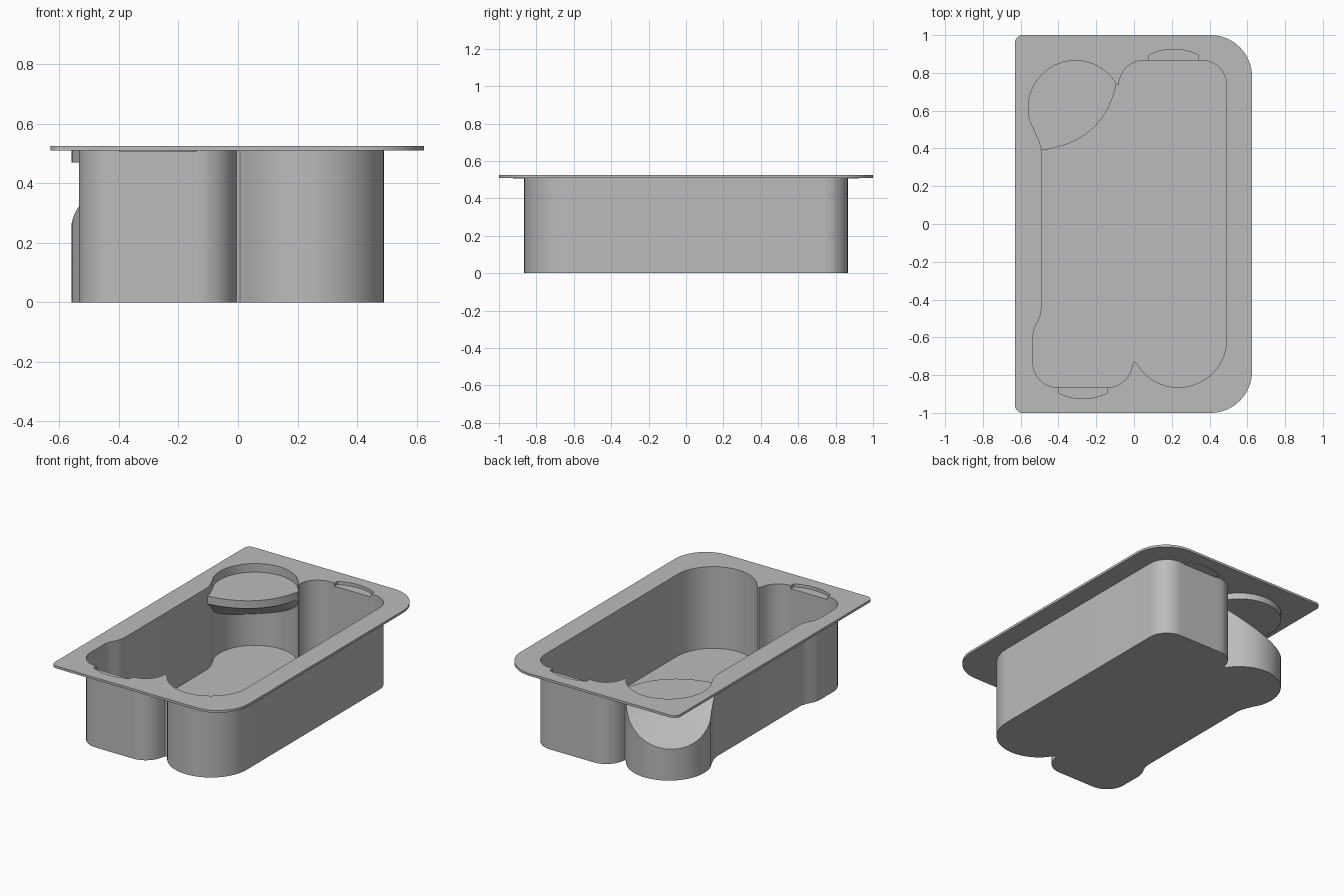
import bpy, bmesh, math

if "Cube" in bpy.data.objects:
    bpy.data.objects.remove(bpy.data.objects["Cube"], do_unlink=True)

TOP, UNDER, SHELF, LIP, RECESS = 0.525, 0.51, 0.47, 0.42, 0.505

grey = bpy.data.materials.new("plain_grey")
grey.use_nodes = True
colour = (0.5, 0.5, 0.5, 1)
grey.diffuse_color = colour
grey.node_tree.nodes["Principled BSDF"].inputs["Base Color"].default_value = colour


def arc(cx, cy, r, start, end, n=12):
    angles = [math.radians(start + (end - start) * i / n) for i in range(n + 1)]
    return [(cx + r * math.cos(a), cy + r * math.sin(a)) for a in angles]


def bow(a, ctrl, b, n):
    """Quadratic curve from a to b."""
    out = []
    for i in range(n + 1):
        t = i / n
        out.append(tuple((1 - t) ** 2 * p + 2 * t * (1 - t) * c + t * t * q
                         for p, c, q in zip(a, ctrl, b)))
    return out


def at(points, z):
    return [(x, y, z) for x, y in points]


def strip(bm, low, high, closed=False):
    """Quads between two matching rows of points."""
    a = [bm.verts.new(p) for p in low]
    b = [bm.verts.new(p) for p in high]
    n = len(a)
    for i in range(n if closed else n - 1):
        j = (i + 1) % n
        bm.faces.new((a[i], a[j], b[j], b[i]))


def cap(bm, points):
    bm.faces.new([bm.verts.new(p) for p in points])


def finish(bm, name):
    bmesh.ops.remove_doubles(bm, verts=bm.verts, dist=0.0005)
    bmesh.ops.recalc_face_normals(bm, faces=bm.faces)
    mesh = bpy.data.meshes.new(name)
    bm.to_mesh(mesh)
    bm.free()
    mesh.materials.append(grey)
    obj = bpy.data.objects.new(name, mesh)
    bpy.context.collection.objects.link(obj)
    bpy.ops.object.select_all(action='DESELECT')
    obj.select_set(True)
    bpy.context.view_layer.objects.active = obj
    bpy.ops.object.shade_smooth_by_angle(angle=math.radians(30))


# Outline of the round alcove, then the rest of the pan, both clockwise
alcove = [(-.49, .39), (-.497, .425), (-.52, .48)] + arc(-.31, .615, .25, 199, 30, 32)
back_slot = [(.08, .865), (.34, .865)]
front_slot = [(-.14, -.865), (-.40, -.865)]
back_run = [alcove[-1]] + arc(.05, .735, .13, 180, 90)
side_run = (arc(.36, .735, .13, 90, 0) + arc(.235, -.61, .255, 0, -149, 24)
            + [(.007, -.732), (-.005, -.732)] + arc(-.14, -.735, .13, -15, -90))
left_run = (arc(-.405, -.735, .13, -90, -180)
            + [(-.535, -.59), (-.527, -.55), (-.505, -.51), (-.493, -.475), (-.49, -.44), alcove[0]])


def slot_outline(ends, side):
    (x0, y), (x1, _) = ends
    inner, outer = y + side * .03, y + side * .09
    return [ends[0]] + bow((x0, inner), ((x0 + x1) / 2, outer), (x1, inner), 10) + [ends[1]]


slots = {"back_grip_recess": slot_outline(back_slot, 1),
         "front_grip_recess": slot_outline(front_slot, -1)}

# Pan walls and floor
bm = bmesh.new()
for run in (back_run + back_slot[:1], back_slot[1:] + side_run, left_run):
    strip(bm, at(run, 0), at(run, TOP))
for ends in (back_slot, front_slot):
    strip(bm, at(ends, 0), at(ends, RECESS))
for ends in ((side_run[-1], front_slot[0]), (front_slot[1], left_run[0])):
    if ends[0] != ends[1]:
        strip(bm, at(ends, 0), at(ends, TOP))
finish(bm, "pan_wall")

bm = bmesh.new()
cap(bm, at(alcove + back_run[1:] + side_run + left_run[:-1], 0))
finish(bm, "pan_floor")


# Alcove below the shelf, with its sloping roof
def rim(p):
    t = (p[0] + .47) * .65 - (p[1] - .81) * .76
    return (p[0], p[1], min(LIP, .2 + .556 * t + .53 * t * t))


rim_line = [rim(p) for p in alcove]
front_edge = bow(alcove[0], (-.16, .435), alcove[-1], len(alcove) - 1)
bm = bmesh.new()
strip(bm, at(alcove, 0), rim_line)
finish(bm, "alcove_wall")

bm = bmesh.new()
steps = 6
front_line = at(front_edge, LIP)
rows = [[tuple(p + (q - p) * k / steps for p, q in zip(a, b))
         for a, b in zip(rim_line, front_line)] for k in range(steps + 1)]
for low, high in zip(rows, rows[1:]):
    strip(bm, low, high)
finish(bm, "alcove_sloping_roof")

# Shallow shelf above the alcove
bm = bmesh.new()
strip(bm, at(alcove, SHELF), at(alcove, TOP))
strip(bm, at(front_edge, LIP), at(front_edge, SHELF))
cap(bm, at(alcove + front_edge[-2:0:-1], SHELF))
finish(bm, "corner_shelf")

# Grip recesses in the flange
for name, outline in slots.items():
    bm = bmesh.new()
    strip(bm, at(outline, RECESS), at(outline, TOP))
    cap(bm, at(outline, RECESS))
    finish(bm, name)

# Flange plate around the opening
border = (arc(-.59, .96, .04, 180, 90, 6) + arc(.405, .78, .22, 90, 0, 16)
          + arc(.405, -.78, .22, 0, -90, 16) + arc(-.59, -.96, .04, -90, -180, 6))
opening = (alcove + back_run[1:] + slots["back_grip_recess"] + side_run
           + slots["front_grip_recess"] + left_run[:-1])
opening = [p for i, p in enumerate(opening) if math.dist(p, opening[i - 1]) > .0005]
bm = bmesh.new()
for z in (UNDER, TOP):
    edges = []
    for loop in (border, opening):
        verts = [bm.verts.new(p) for p in at(loop, z)]
        edges += [bm.edges.new((verts[i - 1], verts[i])) for i in range(len(verts))]
    bmesh.ops.triangle_fill(bm, use_beauty=True, use_dissolve=False, edges=edges)
strip(bm, at(border, UNDER), at(border, TOP), closed=True)
finish(bm, "flange")
